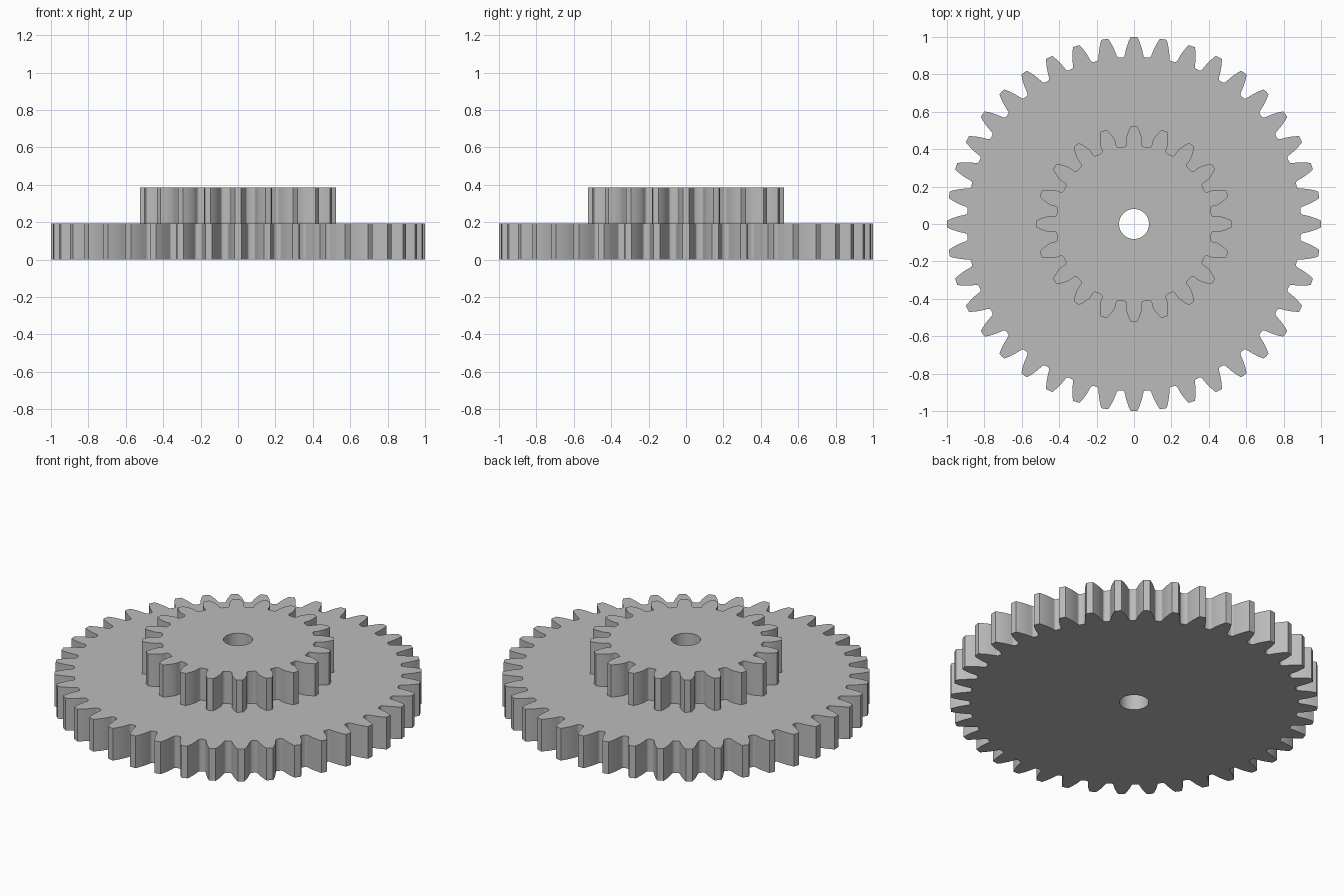
import bpy, bmesh, math
from math import pi, cos, sin, tan, acos

if "Cube" in bpy.data.objects:
    bpy.data.objects.remove(bpy.data.objects["Cube"])

MODULE = 1 / 21
PRESSURE = math.radians(20)
BORE_RADIUS = 0.08
LAYER = 0.193

grey = bpy.data.materials.new("light_grey")
grey.use_nodes = True
colour = (0.5, 0.5, 0.5, 1)
grey.diffuse_color = colour
grey.node_tree.nodes["Principled BSDF"].inputs["Base Color"].default_value = colour


def involute(a):
    return tan(a) - a


def gear_profile(teeth):
    """Outline of an involute spur gear with rounded tooth roots."""
    pitch = MODULE * teeth / 2
    base = pitch * cos(PRESSURE)
    tip = pitch + MODULE
    root = pitch - 1.25 * MODULE
    fillet = 0.3 * MODULE

    def half_angle(r):
        a = acos(min(1, base / r))
        return pi / (2 * teeth) + involute(PRESSURE) - involute(a)

    # Half a tooth as (radius, angle): root fillet, then flank
    low = half_angle(root)
    start = max(base, root + fillet)
    half = []
    for i in range(5):
        t = i / 4 * pi / 2
        half.append((root + fillet * (1 - cos(t)),
                     low + fillet / root * (1 - sin(t))))
    for i in range(9):
        r = start + (tip - start) * i / 8
        if r > half[-1][0] + 1e-5:
            half.append((r, half_angle(r)))
    tooth = [(r, -a) for r, a in half] + [(tip, 0)] + half[::-1]
    return [(r * cos(a + k * 2 * pi / teeth), r * sin(a + k * 2 * pi / teeth))
            for k in range(teeth) for r, a in tooth]


def add_gear(name, teeth, z, closed_bottom):
    bm = bmesh.new()
    bore = [(BORE_RADIUS * cos(i * pi / 24), BORE_RADIUS * sin(i * pi / 24))
            for i in range(48)]
    edges = []
    for loop in (gear_profile(teeth), bore):
        verts = [bm.verts.new((x, y, z)) for x, y in loop]
        edges += [bm.edges.new((v, verts[i - 1])) for i, v in enumerate(verts)]
    bmesh.ops.triangle_fill(bm, use_beauty=True, edges=edges, normal=(0, 0, 1))
    bottom = bm.faces[:]
    new = bmesh.ops.extrude_face_region(bm, geom=bottom, use_keep_orig=True)["geom"]
    top = [v for v in new if isinstance(v, bmesh.types.BMVert)]
    bmesh.ops.translate(bm, verts=top, vec=(0, 0, LAYER))
    bmesh.ops.recalc_face_normals(bm, faces=bm.faces)
    if not closed_bottom:
        hidden = [f for f in bm.faces if f.calc_center_median().z < z + 1e-4]
        bmesh.ops.delete(bm, geom=hidden, context="FACES_ONLY")
    mesh = bpy.data.meshes.new(name)
    bm.to_mesh(mesh)
    bm.free()
    mesh.materials.append(grey)
    gear = bpy.data.objects.new(name, mesh)
    bpy.context.collection.objects.link(gear)
    bpy.ops.object.select_all(action="DESELECT")
    gear.select_set(True)
    bpy.context.view_layer.objects.active = gear
    bpy.ops.object.shade_smooth_by_angle(angle=math.radians(25))


# Wide lower wheel and the narrow pinion standing on it
add_gear("large_gear", 40, 0, True)
add_gear("small_gear", 20, LAYER, False)
